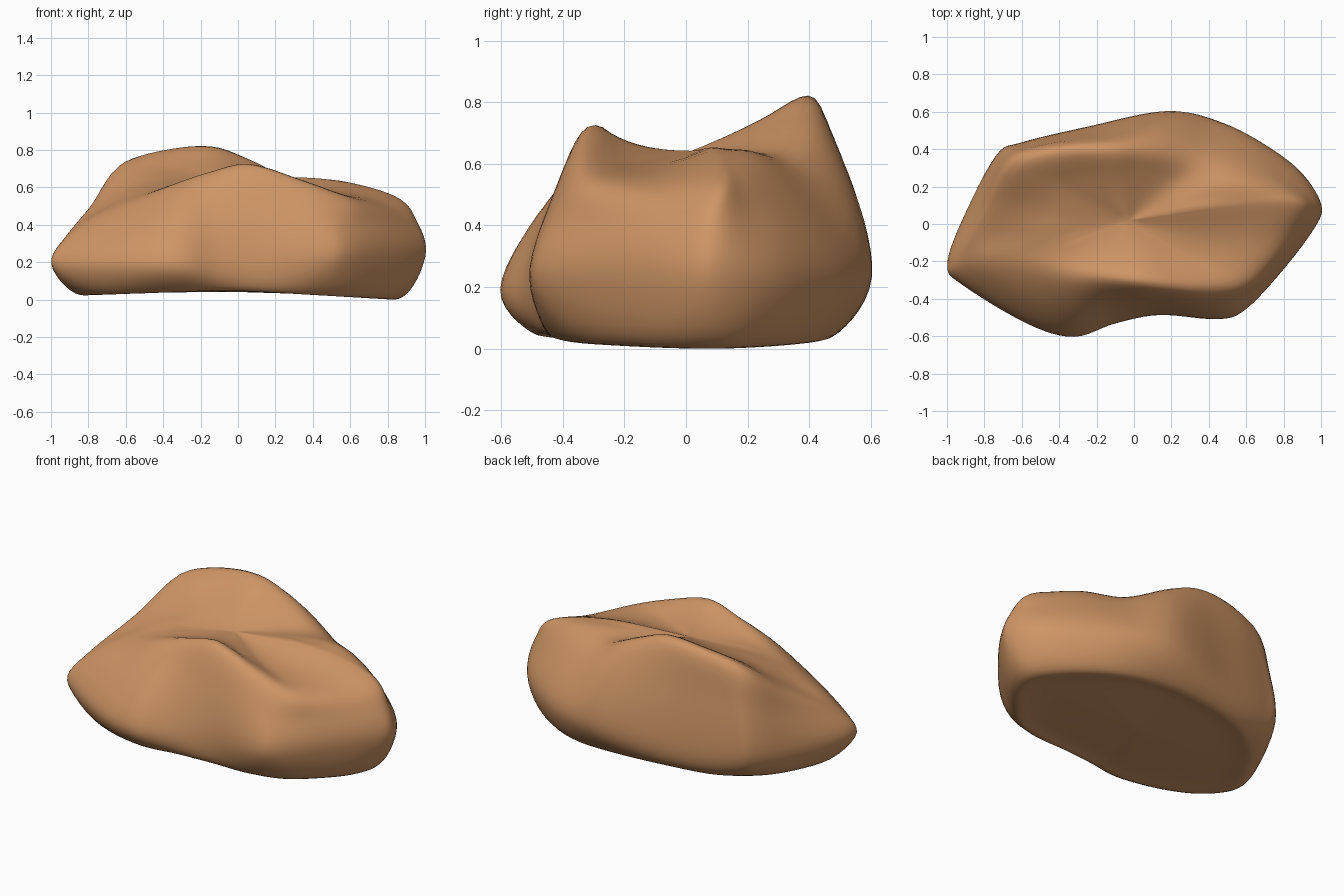
import bpy, bmesh
from mathutils import Vector

if "Cube" in bpy.data.objects:
    bpy.data.objects.remove(bpy.data.objects["Cube"])

# Columns around the boulder: widest outline x, y | upper rim x, y, z | inner top height
COLS = [
    (1.00, 0.10, 0.84, 0.10, 0.54, 0.625), (0.965, -0.02, 0.75, -0.06, 0.52, 0.595),
    (0.80, -0.24, 0.68, -0.19, 0.52, 0.58), (0.60, -0.455, 0.57, -0.31, 0.545, 0.585),
    (0.45, -0.51, 0.36, -0.34, 0.62, 0.62), (0.13, -0.485, 0.07, -0.32, 0.71, 0.645),
    (-0.10, -0.53, -0.15, -0.30, 0.665, 0.625), (-0.32, -0.605, -0.34, -0.29, 0.60, 0.615),
    (-0.57, -0.535, -0.52, -0.24, 0.53, 0.605), (-0.92, -0.325, -0.72, -0.17, 0.46, 0.59),
    (-1.00, -0.22, -0.78, -0.06, 0.45, 0.60), (-0.92, 0.02, -0.72, 0.11, 0.55, 0.63),
    (-0.74, 0.36, -0.63, 0.32, 0.71, 0.68), (-0.60, 0.435, -0.42, 0.40, 0.78, 0.715),
    (-0.25, 0.52, -0.15, 0.42, 0.80, 0.73), (0.18, 0.605, 0.08, 0.41, 0.725, 0.69),
    (0.48, 0.54, 0.35, 0.34, 0.60, 0.63), (0.74, 0.40, 0.56, 0.23, 0.61, 0.635),
    (0.91, 0.26, 0.73, 0.16, 0.575, 0.64),
]
TOP = Vector((-0.05, 0.02, 0.625))
BOTTOM = Vector((-0.03, 0.0, 0.03))
STEPS = 6


def spline(p, q, r, s, t):
    """Smooth curve from q to r."""
    return 0.5 * (2 * q + (r - p) * t + (2 * p - 5 * q + 4 * r - s) * t * t
                  + (3 * q - p - 3 * r + s) * t ** 3)


def refine(pts, closed):
    n, out = len(pts), []
    for i in range(n if closed else n - 1):
        ids = [i - 1, i, i + 1, i + 2]
        ids = [k % n if closed else min(max(k, 0), n - 1) for k in ids]
        out += [spline(*[pts[k] for k in ids], j / STEPS) for j in range(STEPS)]
    return out if closed else out + [pts[-1]]


def column(i):
    """Profile from the underside centre, up the wall, to the top centre."""
    wx, wy, rx, ry, rz, iz = COLS[i]
    wide, rim = Vector((wx, wy, 0.18 if wx < 0 else 0.22)), Vector((rx, ry, rz))
    # the footprint is a rounder version of the outline
    near = [COLS[i - 1], COLS[i], COLS[(i + 1) % len(COLS)]]
    bx, by = (sum(c[k] for c in near) / 3 for k in (0, 1))
    base = Vector((bx * 0.92, by * 0.90, 0.05 - (0.05 if bx > 0 else 0.03) * abs(bx)))
    under = BOTTOM.lerp(base, 0.75)
    # the right end and the back bulge more than the rest
    bulge = 0.25 if wx > 0.7 and wy < 0.2 else 0.30 if wy > 0.3 and wx < 0.3 else 0.38
    mid = wide.lerp(rim, bulge)
    mid.z = wide.z + (rim.z - wide.z) * 0.56
    inner = TOP.lerp(rim, 0.55)
    inner.z = iz
    return [BOTTOM, under, base, wide, mid, rim, inner, TOP]


# Smooth the cage in both directions
rows = zip(*[column(i) for i in range(len(COLS))])
rings = [refine(list(r), True) for r in rows]
profiles = [refine(list(p), False) for p in zip(*rings)]

# Boulder surface
bm = bmesh.new()
grid = [[bm.verts.new(v) for v in p] for p in profiles]
for a, b in zip(grid, grid[1:] + grid[:1]):
    for k in range(len(a) - 1):
        bm.faces.new((a[k], b[k], b[k + 1], a[k + 1]))
bmesh.ops.remove_doubles(bm, verts=bm.verts, dist=0.0005)


def relax(verts, times):
    for _ in range(times):
        bmesh.ops.smooth_vert(bm, verts=verts, factor=0.5, use_axis_x=True,
                              use_axis_y=True, use_axis_z=True)


# Soften everything slightly, and the hollow on top more
relax(bm.verts[:], 1)
relax([v for v in bm.verts if v.co.z > 0.4 and (v.co - TOP).length < 0.3], 40)
bmesh.ops.recalc_face_normals(bm, faces=bm.faces)
low = min(v.co.z for v in bm.verts)
for v in bm.verts:
    v.co.z -= low

mesh = bpy.data.meshes.new("boulder")
bm.to_mesh(mesh)
bm.free()
mesh.shade_smooth()
boulder = bpy.data.objects.new("boulder", mesh)
bpy.context.collection.objects.link(boulder)

# Single warm stone colour
stone = bpy.data.materials.new("warm brown stone")
stone.diffuse_color = (0.62, 0.30, 0.13, 1)
stone.use_nodes = True
stone.node_tree.nodes["Principled BSDF"].inputs["Base Color"].default_value = stone.diffuse_color
mesh.materials.append(stone)
